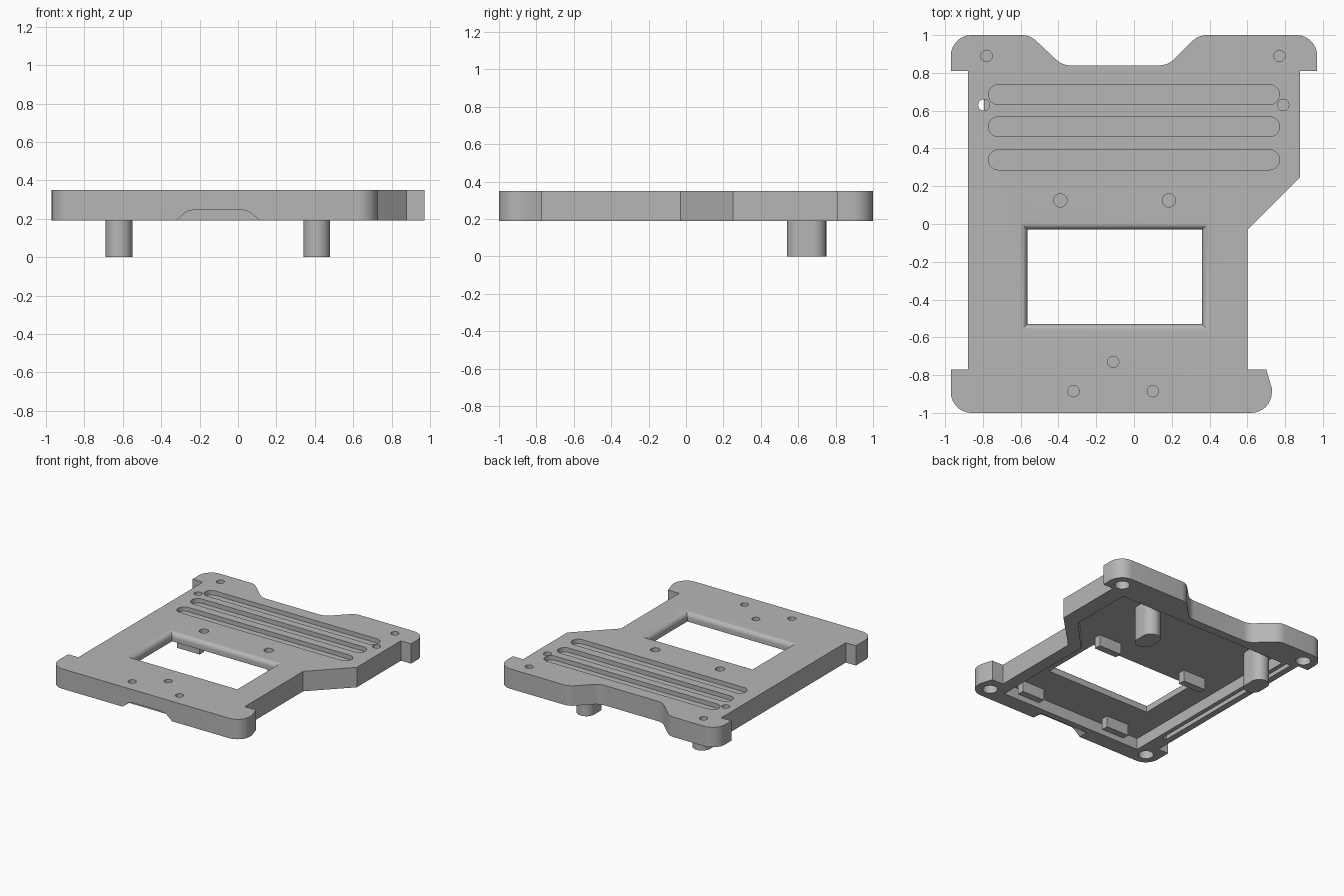
import bpy, bmesh, math
from mathutils import Vector

cube = bpy.data.objects.get("Cube")
if cube:
    bpy.data.objects.remove(cube, do_unlink=True)

grey = bpy.data.materials.new("plain grey")
grey.use_nodes = True
grey.diffuse_color = (0.47, 0.47, 0.47, 1)
grey.node_tree.nodes["Principled BSDF"].inputs["Base Color"].default_value = (0.47, 0.47, 0.47, 1)

BOTTOM, TOP, CEILING = 0.19, 0.35, 0.28


def rounded(corners, steps=8):
    """Turn (x, y, radius) corners into an outline with rounded corners."""
    out = []
    n = len(corners)
    for i, (x, y, r) in enumerate(corners):
        p = Vector((x, y))
        if not r:
            out.append(p)
            continue
        a = (Vector(corners[i - 1][:2]) - p).normalized()
        b = (Vector(corners[(i + 1) % n][:2]) - p).normalized()
        half = a.angle(b) / 2
        centre = p + (a + b).normalized() * (r / math.sin(half))
        start = p + a * (r / math.tan(half)) - centre
        end = p + b * (r / math.tan(half)) - centre
        sweep = start.angle(end)
        for k in range(steps + 1):
            t = k / steps
            out.append(centre + (start * math.sin((1 - t) * sweep)
                                 + end * math.sin(t * sweep)) / math.sin(sweep))
    return out


def rect(x0, x1, y0, y1, r=0):
    return rounded([(x0, y0, r), (x1, y0, r), (x1, y1, r), (x0, y1, r)])


def circle(x, y, r, n=24):
    return [Vector((x + r * math.cos(k * math.tau / n), y + r * math.sin(k * math.tau / n)))
            for k in range(n)]


def loft(name, levels):
    """Closed solid through (outline, z) levels."""
    bm = bmesh.new()
    rings = [[bm.verts.new((p.x, p.y, z)) for p in pts] for pts, z in levels]
    for lo, hi in zip(rings, rings[1:]):
        for i in range(len(lo)):
            j = (i + 1) % len(lo)
            bm.faces.new((lo[i], lo[j], hi[j], hi[i]))
    bm.faces.new(rings[0][::-1])
    bm.faces.new(rings[-1])
    bmesh.ops.recalc_face_normals(bm, faces=bm.faces)
    mesh = bpy.data.meshes.new(name)
    bm.to_mesh(mesh)
    bm.free()
    mesh.materials.append(grey)
    obj = bpy.data.objects.new(name, mesh)
    bpy.context.collection.objects.link(obj)
    return obj


def prism(name, pts, z0, z1):
    return loft(name, [(pts, z0), (pts, z1)])


def activate(obj):
    bpy.ops.object.select_all(action='DESELECT')
    obj.select_set(True)
    bpy.context.view_layer.objects.active = obj


def cut(target, cutter):
    cutter.hide_render = True
    activate(target)
    mod = target.modifiers.new("cut", 'BOOLEAN')
    mod.operation = 'DIFFERENCE'
    mod.solver = 'EXACT'
    mod.object = cutter
    bpy.ops.object.modifier_apply(modifier=mod.name)
    bpy.data.objects.remove(cutter, do_unlink=True)


# Main plate with eared corners, back notch and slanted side
outline = rounded([
    (-0.97, -1, 0.11), (0.73, -1, 0.11), (0.73, -0.87, 0), (0.7, -0.77, 0),
    (0.6, -0.77, 0), (0.6, -0.03, 0), (0.88, 0.25, 0), (0.88, 0.81, 0),
    (0.97, 0.81, 0), (0.97, 1, 0.11), (0.34, 1, 0.11), (0.18, 0.84, 0.11),
    (-0.38, 0.84, 0.11), (-0.55, 1, 0.11), (-0.97, 1, 0.11), (-0.97, 0.81, 0),
    (-0.88, 0.81, 0), (-0.88, -0.77, 0), (-0.97, -0.77, 0)])
plate = prism("cover_plate", outline, BOTTOM, TOP)

# Hollow underside and the narrow groove beside it
cavity = rounded([(-0.76, -0.87, 0), (0.5, -0.87, 0), (0.5, 0, 0),
                  (0.75, 0.26, 0), (0.75, 0.77, 0), (-0.76, 0.77, 0)])
cut(plate, prism("cavity_cutter", cavity, 0.1, CEILING))
cut(plate, prism("groove_cutter", rect(-0.83, -0.795, -0.62, 0.78), 0.1, CEILING))

# Window with a rounded upper edge
levels = [(rect(-0.565, 0.36, -0.53, -0.03), 0.1)]
for k in range(9):
    a = k / 8 * math.pi / 2
    g = 0.038 * (1 - math.cos(a))
    levels.append((rect(-0.565 - g, 0.36 + g, -0.53 - g, -0.03 + g), 0.31 + 0.04 * math.sin(a)))
levels.append((levels[-1][0], 0.4))
cut(plate, loft("window_cutter", levels))

# Long grooves on top
for y in (0.685, 0.515, 0.34):
    cut(plate, prism("slot_cutter", rect(-0.77, 0.77, y - 0.053, y + 0.053, 0.0529), 0.315, 0.4))

# Shallow round holes on top
for x, y, r in ((-0.78, 0.89, 0.03), (0.77, 0.89, 0.03), (0.79, 0.63, 0.03),
                (-0.39, 0.125, 0.035), (0.185, 0.125, 0.035),
                (-0.11, -0.73, 0.03), (-0.32, -0.885, 0.03), (0.1, -0.885, 0.03)):
    cut(plate, prism("hole_cutter", circle(x, y, r), 0.315, 0.4))
cut(plate, prism("through_hole_cutter", circle(-0.795, 0.63, 0.03), 0.27, 0.4))

# Blind corner sockets underneath
for x, y in ((-0.86, 0.89), (0.86, 0.89), (-0.86, -0.89), (0.62, -0.89)):
    cut(plate, prism("socket_cutter", circle(x, y, 0.055), 0.1, CEILING))

# Arched finger recess in the front edge
arch = rounded([(-0.33, 0.15, 0), (0.12, 0.15, 0), (0.12, 0.185, 0),
                (0.05, 0.245, 0.08), (-0.26, 0.245, 0.08), (-0.33, 0.185, 0)])
recess = prism("recess_cutter", arch, 0, 0.14)
recess.rotation_euler.x = math.pi / 2
recess.location.y = -0.92
bpy.context.view_layer.update()
cut(plate, recess)

parts = [plate]
# Locating posts and small retaining blocks underneath
for side, x in (("right", -0.62), ("left", 0.41)):
    parts.append(prism(side + "_post", rect(x - 0.07, x + 0.07, 0.54, 0.75, 0.0695), 0, 0.29))
for side, x in (("right", -0.48), ("left", 0.32)):
    for end, y in (("back", 0.085), ("front", -0.785)):
        parts.append(prism(f"{end}_{side}_block",
                           rect(x - 0.1, x + 0.1, y - 0.028, y + 0.028), BOTTOM, 0.29))

for part in parts:
    activate(part)
    bpy.ops.object.shade_smooth_by_angle(angle=math.radians(30))
